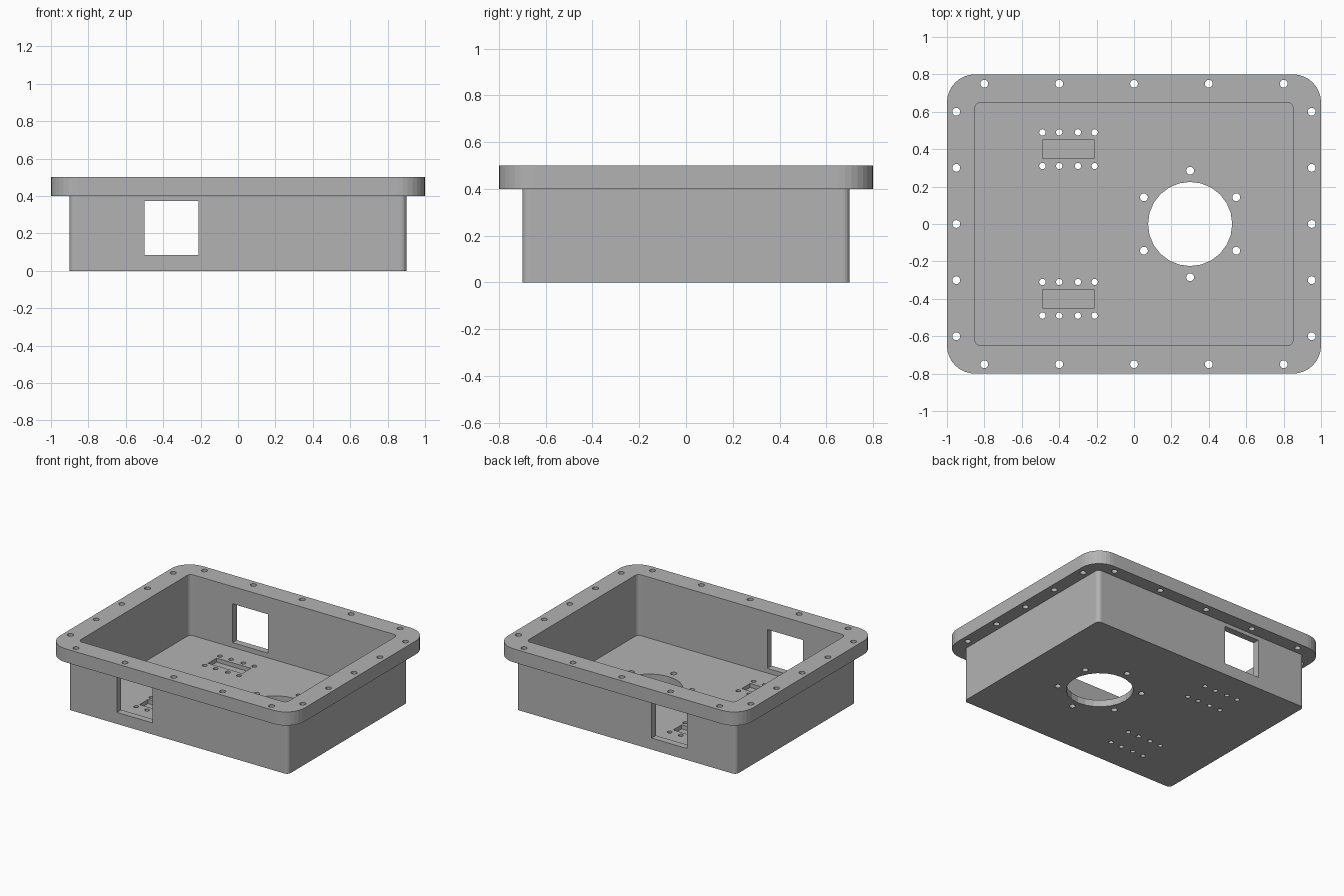
import bpy, bmesh
from math import sin, cos, pi, radians
from mathutils import Matrix

cube = bpy.data.objects.get("Cube")
if cube:
    bpy.data.objects.remove(cube, do_unlink=True)

grey = bpy.data.materials.new("light_grey")
grey.use_nodes = True
colour = (0.45, 0.45, 0.45, 1)
grey.diffuse_color = colour
grey.node_tree.nodes["Principled BSDF"].inputs["Base Color"].default_value = colour


def add_prism(bm, outline, z0, z1):
    """Extrude a closed outline from z0 to z1."""
    base = bm.faces.new([bm.verts.new((x, y, z0)) for x, y in outline])
    out = bmesh.ops.extrude_face_region(bm, geom=[base])
    top = [v for v in out["geom"] if isinstance(v, bmesh.types.BMVert)]
    bmesh.ops.translate(bm, verts=top, vec=(0, 0, z1 - z0))


def rounded(hx, hy, r, steps=8):
    pts = []
    for k, (sx, sy) in enumerate([(1, 1), (-1, 1), (-1, -1), (1, -1)]):
        for i in range(steps + 1):
            a = (k + i / steps) * pi / 2
            pts.append((sx * (hx - r) + r * cos(a), sy * (hy - r) + r * sin(a)))
    return pts


def circle(cx, cy, r, n=16):
    return [(cx + r * cos(2 * pi * i / n), cy + r * sin(2 * pi * i / n)) for i in range(n)]


def add_box(bm, x0, x1, y0, y1, z0, z1):
    add_prism(bm, [(x0, y0), (x1, y0), (x1, y1), (x0, y1)], z0, z1)


def finish(bm, name):
    bmesh.ops.recalc_face_normals(bm, faces=bm.faces[:])
    mesh = bpy.data.meshes.new(name)
    bm.to_mesh(mesh)
    bm.free()
    mesh.materials.append(grey)
    obj = bpy.data.objects.new(name, mesh)
    bpy.context.scene.collection.objects.link(obj)
    return obj


def solid(name, outline, z0, z1):
    bm = bmesh.new()
    add_prism(bm, outline, z0, z1)
    return finish(bm, name)


# Main solids: tray, flange and the hollow inside
tray = solid("enclosure_tray", rounded(0.9, 0.7, 0.03, 5), 0, 0.45)
flange = solid("flange", rounded(1.0, 0.8, 0.15), 0.4, 0.5)
cavity = solid("cavity_cutter", rounded(0.85, 0.65, 0.03, 5), 0.05, 0.6)

# All openings gathered in one cutter
bm = bmesh.new()

# Flange screw holes
spots = [(x, s * 0.75) for x in (-0.8, -0.4, 0, 0.4, 0.8) for s in (-1, 1)]
spots += [(s * 0.95, y) for y in (-0.6, -0.3, 0, 0.3, 0.6) for s in (-1, 1)]
for x, y in spots:
    add_prism(bm, circle(x, y, 0.021), 0.38, 0.55)

# Round floor opening with its ring of screw holes
add_prism(bm, circle(0.3, 0, 0.225, 24), -0.1, 0.08)
for k in range(6):
    a = radians(30 + 60 * k)
    add_prism(bm, circle(0.3 + 0.285 * cos(a), 0.285 * sin(a), 0.021), -0.1, 0.08)

# Shallow floor pockets with rows of pin holes
for y in (-0.4, 0.4):
    add_box(bm, -0.49, -0.21, y - 0.05, y + 0.05, 0.02, 0.07)
    for x in (-0.49, -0.4, -0.3, -0.21):
        for dy in (-0.09, 0.09):
            add_prism(bm, circle(x, y + dy, 0.017), -0.1, 0.08)

# Square windows through the front and back walls
add_box(bm, -0.5, -0.21, -0.75, 0.75, 0.085, 0.372)
openings = finish(bm, "openings_cutter")

# Combine
for tool, op in ((flange, "UNION"), (cavity, "DIFFERENCE"), (openings, "DIFFERENCE")):
    mod = tray.modifiers.new(tool.name, "BOOLEAN")
    mod.operation = op
    mod.solver = "EXACT"
    mod.object = tool
bpy.context.view_layer.update()
result = bpy.data.meshes.new_from_object(
    tray.evaluated_get(bpy.context.evaluated_depsgraph_get()))
tray.modifiers.clear()
tray.data = result
for tool in (flange, cavity, openings):
    bpy.data.objects.remove(tool, do_unlink=True)
